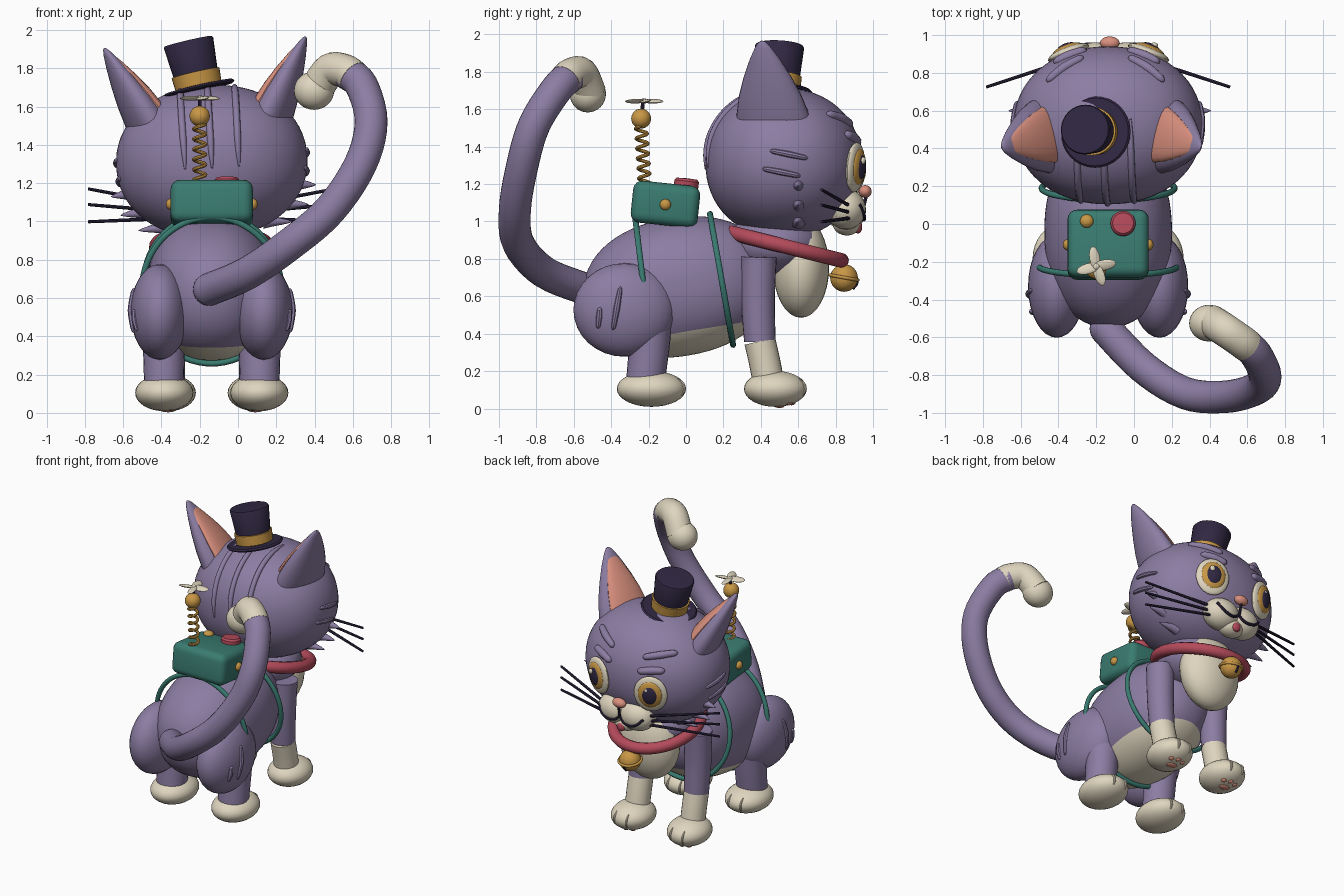
import bpy, bmesh, math
from mathutils import Matrix, Vector, Euler

if "Cube" in bpy.data.objects:
    bpy.data.objects.remove(bpy.data.objects["Cube"])

CX = -0.137                      # the animal's mid-plane
HC, HR, HN = (0, .522, 1.312), (.5, .418, .4), 2.12   # head shape
ROLL = Matrix.Translation((CX, 0, 0)) @ Matrix.Translation(HC) @ \
    Matrix.Rotation(math.radians(-3.3), 4, 'Y') @ Matrix.Translation(-Vector(HC))
BASE = Matrix.Translation((CX, 0, 0))
frame = BASE                     # placement used for new parts

def mat(name, *c):
    m = bpy.data.materials.new(name)
    m.diffuse_color = (*c, 1)
    m.use_nodes = True
    m.node_tree.nodes["Principled BSDF"].inputs["Base Color"].default_value = m.diffuse_color
    return m

PURPLE = mat("purple fur", .26, .205, .365)
CREAM = mat("cream fur", .74, .67, .52)
GREEN = mat("teal green", .042, .2, .165)
RED = mat("collar red", .46, .07, .105)
GOLD = mat("gold", .58, .31, .06)
DARK = mat("dark violet", .03, .021, .055)
PINK = mat("pink", .7, .28, .21)

def make(name, bm, *mats):
    bmesh.ops.recalc_face_normals(bm, faces=bm.faces)
    for f in bm.faces:
        f.smooth = True
    for e in bm.edges:
        e.smooth = len(e.link_faces) == 2 and e.calc_face_angle(0) < math.radians(40)
    me = bpy.data.meshes.new(name)
    bm.to_mesh(me)
    bm.free()
    for m in mats:
        me.materials.append(m)
    ob = bpy.data.objects.new(name, me)
    ob.matrix_world = frame
    bpy.context.collection.objects.link(ob)
    return ob

def norm_n(d, n):
    return sum(abs(c) ** n for c in d) ** (1 / n)

def ball(name, c, r, m, rot=None, n=2, seg=32, rule=None):
    """Rounded blob; rule picks faces (unit space) for the second material."""
    bm = bmesh.new()
    bmesh.ops.create_uvsphere(bm, u_segments=seg, v_segments=seg // 2, radius=1)
    for v in bm.verts:
        v.co /= norm_n(v.co, n)
    if rule:
        for f in bm.faces:
            f.material_index = int(rule(f.calc_center_median()))
    R = rot.to_matrix().to_4x4() if rot else Matrix()
    bm.transform(Matrix.Translation(c) @ R @ Matrix.Diagonal((*r, 1)))
    return make(name, bm, *(m if isinstance(m, tuple) else (m,)))

def loft(name, rings, m, closed=False):
    bm = bmesh.new()
    vs = [[bm.verts.new(p) for p in ring] for ring in rings]
    k = len(vs[0])
    for a, b in zip(vs, vs[1:] + vs[:1] if closed else vs[1:]):
        for j in range(k):
            bm.faces.new((a[j], a[(j + 1) % k], b[(j + 1) % k], b[j]))
    if not closed:
        bm.faces.new(vs[0][::-1])
        bm.faces.new(vs[-1])
    return make(name, bm, m)

def tube(name, pts, r, m, closed=False, steps=5, sides=12):
    """Smooth tube through points; r is one radius or one per point."""
    n = len(pts)
    P = [Vector(p) for p in pts]
    rad = r if isinstance(r, (list, tuple)) else [r] * n
    get = (lambda i: P[i % n]) if closed else (lambda i: P[max(0, min(n - 1, i))])
    path, rr = [], []
    for i in range(n if closed else n - 1):
        a, b, c, d = (get(i + k) for k in (-1, 0, 1, 2))
        for s in range(steps):
            t = s / steps
            path.append(.5 * (2*b + (c-a)*t + (2*a-5*b+4*c-d)*t*t + (3*b-a-3*c+d)*t**3))
            rr.append(rad[i] * (1 - t) + rad[(i + 1) % n] * t)
    if not closed:
        path.append(P[-1])
        rr.append(rad[-1])
    rings, N, nrm = [], len(path), None
    for i, p in enumerate(path):
        q = path[(i + 1) % N] if closed or i < N - 1 else p
        o = path[i - 1] if closed or i else p
        t = (q - o).normalized()
        nrm = nrm - t * nrm.dot(t) if nrm else t.orthogonal()
        nrm.normalize()
        b = t.cross(nrm)
        rings.append([p + rr[i] * (nrm * math.cos(w) + b * math.sin(w))
                      for w in (math.tau * j / sides for j in range(sides))])
    return loft(name, rings, m, closed)

def hoop(name, c, rx, ry, r, m, tilt):
    """Oval ring lying flat, tilted about the side axis."""
    R = Matrix.Translation(c) @ Matrix.Rotation(math.radians(tilt), 4, 'X')
    A = [math.tau * i / 16 for i in range(16)]
    return tube(name, [R @ Vector((rx * math.cos(a), ry * math.sin(a), 0)) for a in A], r, m, True, 4)

def lathe(name, prof, m, M, seg=32):
    return loft(name, [[M @ Vector((r * math.cos(math.tau * j / seg), r * math.sin(math.tau * j / seg), z))
                        for j in range(seg)] for r, z in prof], m)

def skin(p, axis, sign=1, c=HC, r=HR, n=HN):
    """Slide a point along one axis onto a blob's surface."""
    q = list(p)
    s = sum(abs((p[i] - c[i]) / r[i]) ** n for i in range(3) if i != axis)
    q[axis] = c[axis] + sign * r[axis] * max(0, 1 - s) ** (1 / n)
    return Vector(q)

# ---- body and belly
ball("body", (0, -.04, .65), (.338, .51, .37), (PURPLE, CREAM), Euler((math.radians(10), 0, 0)),
     2.18, 64, lambda p: p.z < -.66)
ball("chest_bib", (0, .615, .755), (.225, .15, .27), CREAM)
ball("neck", (0, .47, .88), (.27, .26, .17), PURPLE)

# ---- legs, feet, haunches
for s, side in ((-1, "left"), (1, "right")):
    hc, hr = (s * .272, -.33, .527), (.152, .272, .25)
    ball(side + "_haunch", hc, hr, PURPLE)
    for k, (y0, z0, y1, z1) in enumerate(((-.35, .65, -.39, .42), (-.46, .54, -.47, .43))):
        tube(f"{side}_haunch_stripe_{k}", [skin((0, y0 + (y1 - y0) * t, z0 + (z1 - z0) * t), 0, s, hc, hr, 2)
             for t in (0, .1, .5, .9, 1)], [.004, .013, .017, .013, .004], PURPLE, sides=8)
    tube(side + "_hind_leg", [(s * .25, -.19, .45), (s * .25, -.2, .3), (s * .25, -.22, .12)], [.115, .108, .102], PURPLE, sides=24)
    tube(side + "_front_leg", [(s * .235, .39, .81), (s * .23, .385, .58), (s * .225, .395, .36)], [.095, .09, .084], PURPLE, sides=24)
    tube(side + "_front_sock", [(s * .225, .395, .36), (s * .225, .42, .25), (s * .225, .445, .12)], .084, CREAM, sides=24)
    for part, x, y, rx, ry in (("hind", .248, -.185, .152, .185), ("front", .228, .478, .145, .168)):
        fc, fr = (s * x, y, .105), (rx, ry, .096)
        ball(f"{side}_{part}_foot", fc, fr, CREAM)
        for k in (-1, 1):
            tube(f"{side}_{part}_toe_line_{k}", [skin((s * x + k * .048, 0, z), 1, 1, fc, fr, 2)
                 for z in (.16, .13, .1, .07)], [.003, .009, .009, .003], CREAM, sides=8)
    for k in (-1, 0, 1):
        ball(f"{side}_toe_pad_{k}", (s * .228 + k * .045, .565 - abs(k) * .015, .03), (.02, .02, .013), PINK, seg=12)
    ball(side + "_paw_pad", (s * .228, .5, .014), (.04, .028, .011), PINK, seg=16)

# ---- tail
T = [(-.15, -.555, .645), (.05, -.76, .73), (.27, -.895, .88), (.48, -.915, 1.06), (.64, -.875, 1.3),
     (.695, -.81, 1.52), (.645, -.69, 1.71), (.57, -.62, 1.775)]
tube("tail", [(x - CX, y, z) for x, y, z in T], .086, PURPLE, sides=24)
ball("tail_root", (-.15 - CX, -.555, .645), (.085, .085, .085), PURPLE)
tube("tail_tip", [(x - CX, y, z) for x, y, z in ((.6, -.645, 1.757), (.56, -.615, 1.785), (.48, -.56, 1.79), (.41, -.515, 1.69))],
     .088, CREAM, sides=24)
ball("tail_end", (.397 - CX, -.525, 1.683), (.105, .097, .1), CREAM)

# ---- harness straps and backpack
hoop("front_strap", (0, .19, .69), .352, .355, .016, GREEN, 100)
hoop("rear_strap", (0, -.225, .64), .365, .385, .016, GREEN, 97)
PACK = Matrix.Translation((0, -.11, 1.092)) @ Matrix.Rotation(math.radians(-6), 4, 'X')
bm = bmesh.new()
bmesh.ops.create_cube(bm, size=1, matrix=PACK @ Matrix.Diagonal((.43, .36, .225, 1)))
bmesh.ops.bevel(bm, geom=bm.edges[:], offset=.05, segments=4, profile=.5, affect='EDGES')
make("backpack", bm, GREEN)
lathe("pack_button", [(.065, .09), (.066, .135), (.055, .148), (.01, .15)], RED, PACK @ Matrix.Translation((.079, .1, 0)))
ball("pack_top_knob", (-.113, .015, 1.192), (.036, .036, .025), GOLD, seg=16)
for s in (-1, 1):
    ball(f"pack_side_knob_{s}", (s * .215, -.11, 1.09), (.025, .03, .03), GOLD, seg=16)

# ---- spring, ball and propeller
AX = -.2 - CX
tube("spring", [(AX + .03 * math.cos(i * math.pi / 4), -.22 - .02 * i / 48 + .03 * math.sin(i * math.pi / 4), 1.19 + .32 * i / 48)
     for i in range(49)], .01, GOLD, steps=2, sides=8)
ball("spring_ball", (AX, -.24, 1.55), (.053, .053, .053), GOLD)
tube("propeller_rod", [(AX, -.235, 1.58), (AX, -.23, 1.645)], .01, DARK, sides=8)
for k, a in enumerate((10, 100, 195, 290)):
    d = Vector((math.cos(math.radians(a)), math.sin(math.radians(a)), 0))
    ball(f"propeller_blade_{k}", Vector((AX, -.225, 1.643)) + d * .045, (.062, .029, .01), CREAM,
         Euler((.25, 0, math.radians(a))), seg=16)
ball("propeller_hub", (AX, -.225, 1.645), (.02, .02, .014), CREAM, seg=12)

# ---- collar and bell
hoop("collar", (0, .525, .868), .288, .315, .04, RED, -14)
ball("bell", (0, .845, .698), (.074, .074, .074), GOLD)
hoop("bell_band", (0, .845, .7), .076, .076, .009, GOLD, -10)
tube("bell_slot", [skin((0, 0, z), 1, 1, (0, .845, .698), (.074,) * 3, 2) for z in (.68, .66, .64)], .008, DARK, sides=8)

# ---- whiskers
for s, side in ((-1, "left"), (1, "right")):
    for k, (z0, z1) in enumerate(((1.075, 1.17), (1.045, 1.088), (1.02, .998))):
        tube(f"{side}_whisker_{k}", [(s * .14, .89, z0), (s * .645, .725, z1)], [.011, .008], DARK, sides=8)

# ---- head
frame = ROLL
ball("head", HC, HR, PURPLE, n=HN, seg=64)
for k in (-1, 0, 1):             # ridges over the crown
    pts = []
    for i in range(9):
        a = math.radians(-5 + i * (12.5 if k else 11))
        s = math.sqrt(1 - (.28 * k) ** 2)
        d = Vector((.28 * k, -math.cos(a) * s, math.sin(a) * s))
        d /= norm_n(d, HN)
        pts.append(Vector(HC) + Vector([d[j] * HR[j] for j in range(3)]))
    tube(f"crown_stripe_{k}", pts, [.004, .014] + [.018] * 5 + [.014, .004], PURPLE, sides=10)

for s, side in ((-1, "left"), (1, "right")):
    # ear shell with a pink inner cup on the inward face
    base, tip = Vector((s * .295, .475, 1.465)), Vector((s * .527, .405, 1.937))
    ax = (tip - base).normalized()
    u = Vector((s * .25, .97, 0))
    v = u.cross(ax).normalized() * s
    if v.x * s > 0:
        v = -v
    u = (u - ax * u.dot(ax)).normalized()
    def ear(name, m, k, off, top, flat):
        rings = []
        for t, w in ((0, .21), (.2, .197), (.4, .17), (.6, .13), (.8, .081), (.93, .042), (.985, .019), (1, .003)):
            c = base.lerp(tip, .1 * (k < 1) + t * top) + v * off * w
            rings.append([c + u * k * w * math.cos(a) + v * flat * w * math.sin(a)
                          for a in (math.tau * j / 24 for j in range(24))])
        loft(name, rings, m)
    ear(side + "_ear", PURPLE, 1, 0, 1, .5)
    ear(side + "_inner_ear", PINK, .76, .32, .86, .25)

    # eye: patch, iris, pupil, highlight
    e = skin((s * .212, 0, 1.28), 1)
    nrm = Vector([(e[i] - HC[i]) / HR[i] ** 2 for i in range(3)]).normalized()
    q = nrm.to_track_quat('Y', 'Z').to_euler()
    for name, r, out, dz, m in (("eye_patch", (.116, .032, .134), 0, -.003, CREAM), ("iris", (.086, .03, .1), .015, 0, GOLD),
                                ("pupil", (.055, .024, .07), .029, 0, DARK), ("eye_glint", (.018, .012, .02), .046, .035, CREAM)):
        ball(f"{side}_{name}", e + nrm * out + Vector((.02 * (name == "eye_glint"), 0, dz)), r, m, q, seg=24)

    # brow, and the ridge over the eye
    tube(side + "_brow", [skin((s * x, 0, z), 1) for x, z in ((.12, 1.51), (.14, 1.517), (.22, 1.54), (.29, 1.555), (.31, 1.557))],
         [.005, .022, .026, .022, .005], PURPLE, sides=10)
    tube(side + "_lid_ridge", [skin((s * x, 0, z), 1) for x, z in ((.11, 1.415), (.13, 1.423), (.2, 1.44), (.26, 1.448), (.28, 1.449))],
         [.005, .024, .028, .024, .005], PURPLE, sides=10)

    # cheek ridges and fur tufts
    for k, (y, z) in enumerate(((.45, 1.35), (.41, 1.255))):
        tube(f"{side}_cheek_stripe_{k}", [skin((0, y + .2 * t, z - .04 * t), 0, s) for t in (0, .1, .5, .9, 1)],
             [.004, .014, .017, .014, .004], PURPLE, sides=8)
    for k, z in enumerate((1.17, 1.07, .985)):
        p = skin((0, .6, z), 0, s)
        tube(f"{side}_cheek_tuft_{k}", [p - Vector((s * .04, 0, 0)), p + Vector((s * (.07 + .02 * k), 0, -.01))], [.04, .002], PURPLE, sides=10)

    # muzzle half and mouth
    mc, mr = (s * .084, .855, 1.06), (.132, .107, .108)
    ball(side + "_muzzle", mc, mr, CREAM)
    tube(side + "_mouth", [skin((s * x, 0, z), 1, 1, mc, mr, 2) for x, z in ((.005, 1.05), (.04, 1.02), (.09, 1.015), (.14, 1.035), (.178, 1.08))],
         .01, DARK, sides=8)

ball("chin", (0, .86, .985), (.09, .075, .06), CREAM)
ball("tongue", (0, .92, .97), (.034, .022, .035), RED, seg=16)
ball("nose", (0, .958, 1.16), (.052, .035, .034), PINK, seg=24)
tube("nose_line", [(0, .965, 1.14), (0, .955, 1.1), (0, .945, 1.045)], .009, DARK, sides=8)

# ---- top hat
frame = BASE
HAT = Matrix.Translation((-.203 - CX, .487, 1.693)) @ Matrix.Rotation(math.radians(-13), 4, 'Y') @ Matrix.Rotation(math.radians(-3), 4, 'X')
lathe("hat_brim", [(.02, -.012), (.18, -.008), (.19, .002), (.18, .012), (.02, .012)], DARK, HAT)
lathe("hat_crown", [(.112, 0), (.118, .09), (.132, .246), (.127, .254), (.01, .256)], DARK, HAT)
lathe("hat_band", [(.11, .014), (.123, .016), (.128, .085), (.11, .087)], GOLD, HAT)
